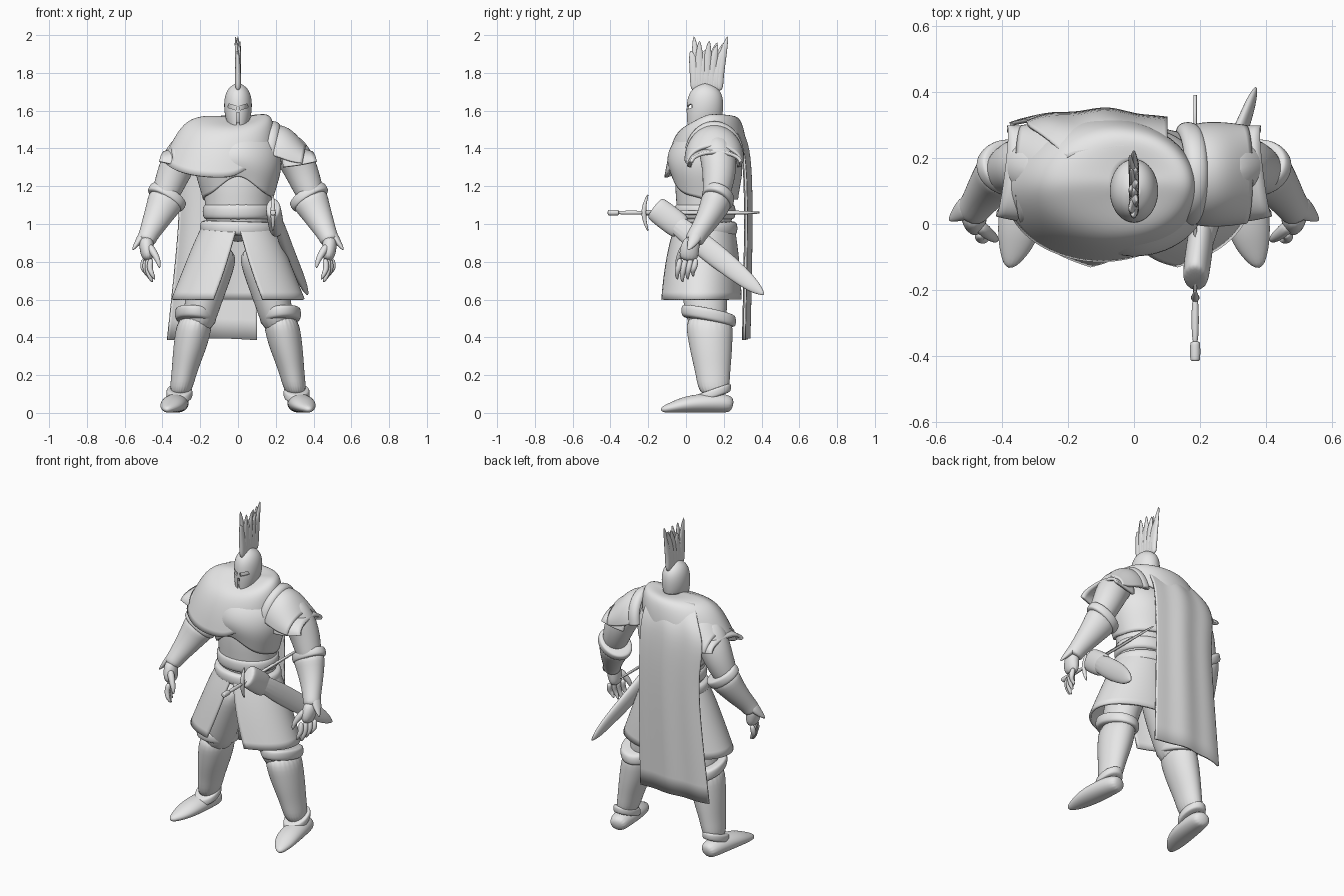
import bpy, bmesh, math, random
from mathutils import Vector

if "Cube" in bpy.data.objects:
    bpy.data.objects.remove(bpy.data.objects["Cube"])
random.seed(4)

grey = bpy.data.materials.new("light_grey")
grey.use_nodes = True
grey.diffuse_color = (.8, .8, .8, 1)
grey.node_tree.nodes["Principled BSDF"].inputs["Base Color"].default_value = grey.diffuse_color

# Position along a band and its relative size, giving soft rolled edges
BAND_PROFILE = ((0, .85), (.1, 1), (.9, 1), (1, .85))


def skin(name, rings, closed=True, thickness=0, mirror=False, levels=2):
    """Join rows of points into a smooth surface, capped unless it is a thin shell."""
    bm = bmesh.new()
    rows = [[bm.verts.new(point) for point in ring] for ring in rings]
    count = len(rows[0])
    for low, high in zip(rows, rows[1:]):
        for i in range(count if closed else count - 1):
            following = (i + 1) % count
            bm.faces.new((low[i], low[following], high[following], high[i]))
    if closed and not thickness:
        bm.faces.new(rows[0])
        bm.faces.new(rows[-1])
    bmesh.ops.recalc_face_normals(bm, faces=bm.faces)
    mesh = bpy.data.meshes.new(name)
    bm.to_mesh(mesh)
    bm.free()
    mesh.materials.append(grey)
    mesh.shade_smooth()
    part = bpy.data.objects.new(name, mesh)
    bpy.context.collection.objects.link(part)
    if levels:
        subdivision = part.modifiers.new("smooth", "SUBSURF")
        subdivision.levels = subdivision.render_levels = levels
        subdivision.boundary_smooth = "PRESERVE_CORNERS"
    if thickness:
        shell = part.modifiers.new("shell", "SOLIDIFY")
        shell.thickness, shell.offset = thickness, 0
    if mirror:
        part.modifiers.new("mirror", "MIRROR")
    return part


def stack(name, rows, start=(0, .1), end=None, warp=None, opening=0, sides=24, **options):
    """Level ellipses (z, width, depth) on a line from start to end, perhaps open in front."""
    rings = []
    for k, (z, width, depth) in enumerate(rows):
        t = k / (len(rows) - 1)
        centre = Vector(start).lerp(Vector(end or start), t)
        gap = opening * t
        ring = []
        for i in range(sides):
            share = i / (sides - 1) if opening else i / sides
            angle = gap + share * (math.tau - 2 * gap)
            point = Vector((centre.x + width * math.sin(angle),
                            centre.y - depth * math.cos(angle), z))
            if warp:
                warp(point, t)
            ring.append(point)
        rings.append(ring)
    return skin(name, rings, closed=not opening, **options)


def tube(name, rows, ref=(0, 1, 0), half=False, sides=14, **options):
    """Ellipses (x, y, z, width, depth) square to a path; a row without size is a tip."""
    centres = [Vector(row[:3]) for row in rows]
    rings = []
    for k, (centre, row) in enumerate(zip(centres, rows)):
        along = centres[min(k + 1, len(rows) - 1)] - centres[max(k - 1, 0)]
        across = along.cross(Vector(ref)).normalized()
        up = across.cross(along).normalized()
        width, depth = (row[3], row[-1]) if len(row) > 3 else (.005, .005)
        step = math.pi / (sides - 1) if half else math.tau / sides
        rings.append([centre + across * width * math.cos(i * step)
                      + up * depth * math.sin(i * step) for i in range(sides)])
    return skin(name, rings, closed=not half, **options)


def band(name, z, height, width, depth, **options):
    """Level band with rolled edges."""
    stack(name, [(z + height * t, width * size, depth * size) for t, size in BAND_PROFILE], **options)


def collar(name, start, end, width, depth, **options):
    """Band with rolled edges around any straight axis."""
    tube(name, [(*Vector(start).lerp(Vector(end), t), width * size, depth * size)
                for t, size in BAND_PROFILE], **options)


# Rules that bend the level ellipses of single parts
def arch_hem(point, t):
    if point.y < .1:
        point.z += .13 * (1 - t) ** 2 * math.exp(-(point.x / .12) ** 2)


def slant_mantle(point, t):
    front = max(0, .12 - point.y) / .22
    point.z += t * t * .65 * max(0, point.x) - .1 * front


def droop_belt(point, t):
    point.z -= .03 * (point.x + .1)


def slope_cuff(point, t):
    point.z -= .2 * (point.y - .1) - .1 * (point.x - .2)


def slope_ankle(point, t):
    point.z += .35 * (point.y - .15)


def slope_helmet(point, t):
    point.z += (1 - t) ** 2 * .45 * (point.y - .1)


# Torso, with a breastplate arched over the belly
stack("torso", [(.9, .18, .14), (1.1, .17, .15), (1.3, .2, .17), (1.5, .13, .08)])
stack("neck", [(1.4, .06, .06), (1.6, .05, .05)])
stack("breastplate", [(1.13, .18, .17), (1.2, .2, .18), (1.3, .23, .2), (1.4, .22, .175),
                      (1.48, .16, .11), (1.53, .08, .06)], warp=arch_hem, thickness=.015)

# Mantle slung over the right shoulder, and the cape behind it
stack("mantle", [(1.56, .05, .06), (1.57, .14, .13), (1.55, .22, .17), (1.46, .26, .2),
                 (1.35, .29, .215)], start=(0, .13), end=(-.1, .105), warp=slant_mantle, thickness=.015)
cape = []
for z, left in ((1.56, -.2), (1.47, -.28), (1.36, -.34), (1.15, -.3), (.8, -.33), (.385, -.375)):
    y = .345 - .1 * math.exp(-12 * (1.55 - z)) - .02 * (1.2 - z) ** 2
    cape.append([(left + (.1 - left) * u, y - .03 * (2 * u - 1) ** 2 + .006 * math.sin(14 * u),
                  z + .01 * math.sin(math.pi * u)) for u in (i / 10 for i in range(11))])
skin("cape", cape, closed=False, thickness=.012)

# Belts and open-fronted skirt
band("upper_belt", 1.02, .09, .19, .165)
band("lower_belt", .94, .08, .205, .175, warp=droop_belt)
stack("skirt", [(1, .18, .15), (.9, .23, .175), (.75, .29, .2), (.6, .35, .215)],
      end=(0, .075), opening=.38, thickness=.014)

# Trousers, boots and feet
tube("trousers", [(.09, .1, .9, .11, .13), (.14, .1, .74, .11, .13), (.19, .1, .58, .1, .12),
                  (.22, .12, .42, .08, .1)], mirror=True)
stack("boot", [(.53, .095, .13), (.4, .095, .12), (.3, .082, .108), (.2, .065, .09), (.08, .058, .08)],
      start=(.22, .12), end=(.31, .15), mirror=True)
band("boot_cuff", .48, .07, .11, .147, start=(.225, .12), warp=slope_cuff, mirror=True)
band("ankle_band", .08, .05, .07, .095, start=(.31, .145), warp=slope_ankle, mirror=True)
tube("shoe", [(.31, .25, .04, .045, .04), (.32, .2, .055, .065, .055), (.34, .02, .05, .075, .05),
              (.36, -.07, .03, .055, .03), (.38, -.135, .015, .015)], ref=(0, 0, 1), mirror=True)

# Arms, flared gauntlets and hands
tube("upper_arm", [(.22, .15, 1.44, .09), (.3, .17, 1.36, .1), (.35, .18, 1.25, .09),
                   (.42, .14, 1.06, .06)], mirror=True)
tube("gauntlet", [(.37, .17, 1.15, .11, .09), (.4, .15, 1.09, .09, .08), (.445, .1, 1, .068, .06),
                  (.48, .05, .93, .05), (.49, .04, .9, .055)], mirror=True)
collar("gauntlet_rim", (.362, .18, 1.165), (.39, .16, 1.12), .113, .09, mirror=True)
tube("wrist_spike", [(.49, .06, .96, .03, .04), (.525, .04, .91, .02, .035), (.56, .01, .86)],
     mirror=True)
tube("palm", [(.485, .04, .93, .035, .04), (.485, .02, .88, .042, .052), (.475, .01, .8, .03, .055)],
     mirror=True)
for i, finger in enumerate(["index", "middle", "ring", "little"]):
    x, y, drop = .46 + .012 * i, .028 * i - .03, .015 * abs(i - 1)
    tube(finger + "_finger", [(x, y, .82, .018), (x + .01, y - .01, .765, .017),
                              (x - .005, y - .02, .72 + drop, .014), (x - .02, y - .015, .69 + drop)],
         sides=8, mirror=True)
tube("thumb", [(.475, 0, .89, .025), (.44, -.03, .84, .02), (.42, -.045, .8, .015),
               (.415, -.05, .765)], sides=8, mirror=True)

# Layered shoulder plates, each an arch running outwards
plate = dict(ref=(0, 0, 1), half=True, thickness=.018, mirror=True)
tube("shoulder_cap", [(.14, .15, 1.37, .13, .15), (.2, .15, 1.36, .15, .165),
                      (.27, .15, 1.33, .15, .14), (.34, .15, 1.32, .14, .09)], **plate)
tube("shoulder_flare", [(.24, .15, 1.3, .13), (.32, .15, 1.31, .14, .095),
                        (.4, .16, 1.33, .13, .05)], **plate)
collar("shoulder_rim", (.135, .15, 1.37), (.19, .15, 1.36), .15, .175, **plate)

# Helmet with eye slits and a face slot cut through to the head
helmet = stack("helmet", [(1.52, .045, .085), (1.56, .062, .09), (1.62, .071, .094), (1.68, .066, .088),
                          (1.72, .045, .06), (1.74, .01, .01)], warp=slope_helmet, thickness=.01)
stack("head", [(1.5, .035, .06), (1.6, .056, .074), (1.68, .05, .07), (1.72, .02, .03)])
for name, x, z, width, height, tilt in (("left_eye_cutter", .03, 1.62, .045, .02, -.3),
                                        ("right_eye_cutter", -.03, 1.62, .045, .02, .3),
                                        ("face_slot_cutter", 0, 1.53, .014, .12, 0)):
    bpy.ops.mesh.primitive_cube_add(size=1, location=(x, .02, z), rotation=(0, tilt, 0))
    cutter = bpy.context.object
    cutter.name, cutter.scale = name, (width, .1, height)
    cutter.hide_render, cutter.display_type = True, "WIRE"
    cutter.hide_set(True)
    cut = helmet.modifiers.new(name, "BOOLEAN")
    cut.operation, cut.object, cut.solver = "DIFFERENCE", cutter, "EXACT"

# Crest of pointed tufts fanning from front to back
for i in range(11):
    u = i / 10
    root, tip = .045 + .13 * u, .035 + .2 * u + random.uniform(-.02, .02)
    top = 2 if i in (1, 10) else random.uniform(1.91, 1.98)
    lean = random.uniform(-.016, .016)
    tube(f"crest_tuft_{i}", [(0, root, 1.7, .016, .024), (0, root, 1.78, .018, .026),
                             (lean / 3, root + .3 * (tip - root), 1.88, .013, .027),
                             (lean, tip, top)], sides=8)

# Sword lying level at the left hip
hip, level = .185, 1.06
tube("sword_grip", [(hip, y, level, .012) for y in (-.38, -.2)], ref=(0, 0, 1))
collar("sword_pommel", (hip, -.415, level), (hip, -.355, level), .016, .016, ref=(0, 0, 1))
tube("sword_blade", [(hip, -.22, level, .006, .014), (hip, .3, level, .005, .01), (hip, .39, level)],
     ref=(0, 0, 1), sides=4, levels=0)
tube("sword_guard", [(hip, -.225 + .025 * s * s, level + .1 * s, .016 - .011 * abs(s))
                     for s in (-1, -.5, 0, .5, 1)], sides=8)

# Scabbard slanting down and back
tube("scabbard", [(.19, -.14, 1.07, .055, .03), (.27, .15, .84, .066, .03), (.33, .3, .72, .05, .02),
                  (.355, .37, .66, .035, .016), (.37, .415, .625)], ref=(1, 0, 0))
collar("scabbard_collar", (.185, -.17, 1.09), (.205, -.02, .975), .072, .042, ref=(1, 0, 0))
